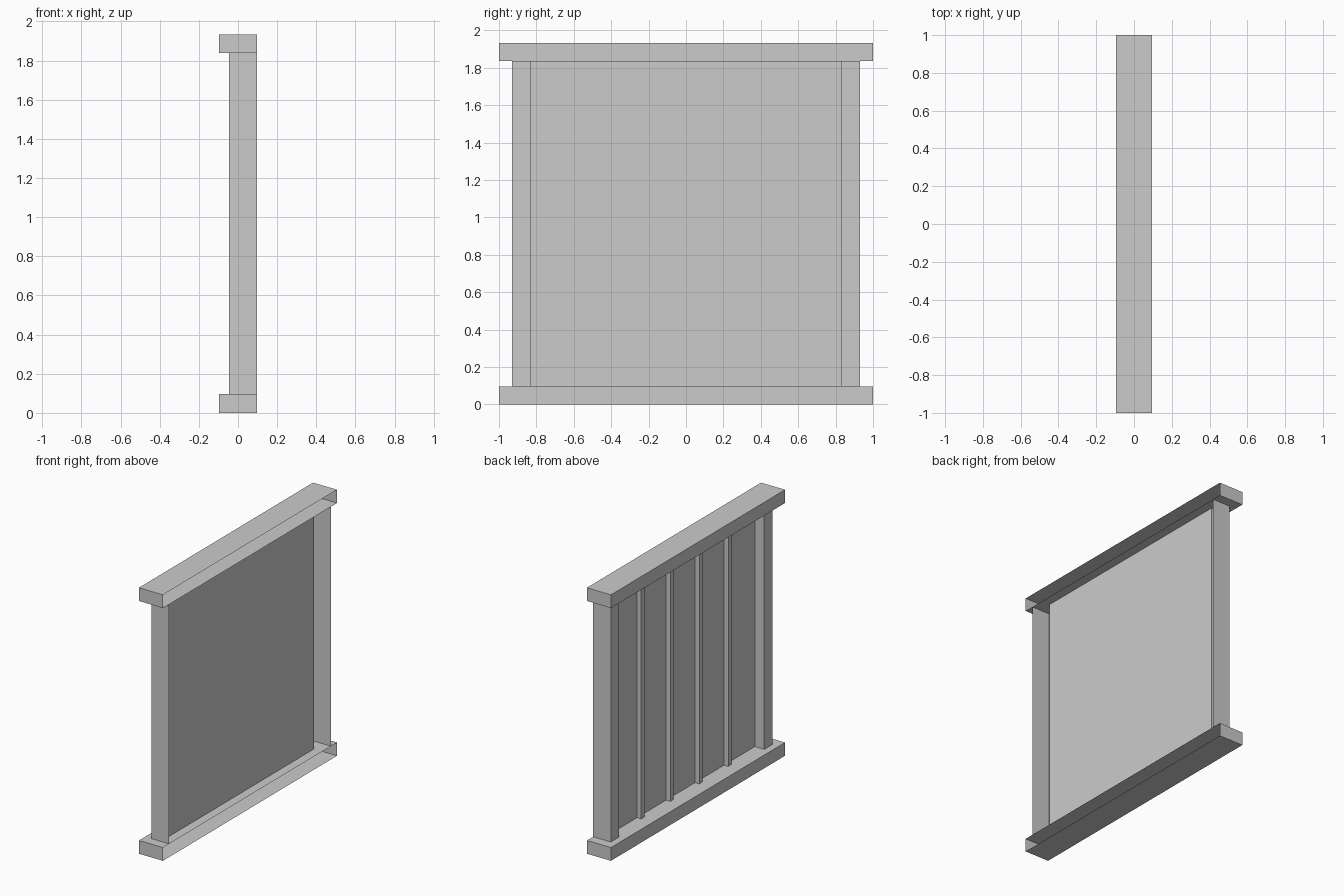
import bpy
import bmesh
from mathutils import Vector

if "Cube" in bpy.data.objects:
    bpy.data.objects.remove(bpy.data.objects["Cube"], do_unlink=True)

# Main dimensions
HALF_DEPTH = 0.0965
RAIL_H = 0.0965
HEIGHT = 1.934
Z0, Z1 = RAIL_H, HEIGHT - RAIL_H
POST_OUT, POST_IN = 0.93, 0.833
POST_BACK = -0.046
PANEL_X = 0.03

grey = bpy.data.materials.new("plain_grey")
grey.use_nodes = True
colour = (0.6, 0.6, 0.6, 1.0)
grey.diffuse_color = colour
grey.node_tree.nodes["Principled BSDF"].inputs["Base Color"].default_value = colour


def finish(name, bm):
    mesh = bpy.data.meshes.new(name)
    bm.to_mesh(mesh)
    bm.free()
    mesh.materials.append(grey)
    obj = bpy.data.objects.new(name, mesh)
    bpy.context.collection.objects.link(obj)
    return obj


def open_box(name, low, high):
    """Sheet box without its +x face."""
    low, high = Vector(low), Vector(high)
    bm = bmesh.new()
    bmesh.ops.create_cube(bm, size=1)
    bmesh.ops.scale(bm, vec=high - low, verts=bm.verts)
    bmesh.ops.translate(bm, vec=(low + high) / 2, verts=bm.verts)
    bm.normal_update()
    front = [f for f in bm.faces if f.normal.x > 0.9]
    bmesh.ops.delete(bm, geom=front, context='FACES')
    return finish(name, bm)


def wall(name, path):
    """Upright folded sheet following a plan path between the rails."""
    bm = bmesh.new()
    columns = [[bm.verts.new((x, y, z)) for z in (Z0, Z1)] for x, y in path]
    for a, b in zip(columns, columns[1:]):
        bm.faces.new((a[0], b[0], b[1], a[1]))
    return finish(name, bm)


# Bottom and top rails, open channels
for name, z in (("bottom_rail", 0), ("top_rail", Z1)):
    open_box(name, (-HALF_DEPTH, -1, z), (HALF_DEPTH, 1, z + RAIL_H))

# Folded end posts, open on the same side as the rails
for name, side in (("back_post", 1), ("front_post", -1)):
    path = [(HALF_DEPTH, side * POST_OUT), (POST_BACK, side * POST_OUT),
            (POST_BACK, side * POST_IN), (PANEL_X, side * POST_IN)]
    wall(name, path if side > 0 else path[::-1])

# Flat panel between the posts
wall("panel", [(PANEL_X, -POST_IN), (PANEL_X, POST_IN)])

# Evenly spaced stiffening ribs behind the panel
RIBS = 4
spacing = 2 * POST_IN / (RIBS + 1)
for i in range(RIBS):
    y = -POST_IN + spacing * (i + 1)
    open_box(f"rib_{i + 1}", (-0.004, y - 0.02, Z0), (PANEL_X, y + 0.02, Z1))
